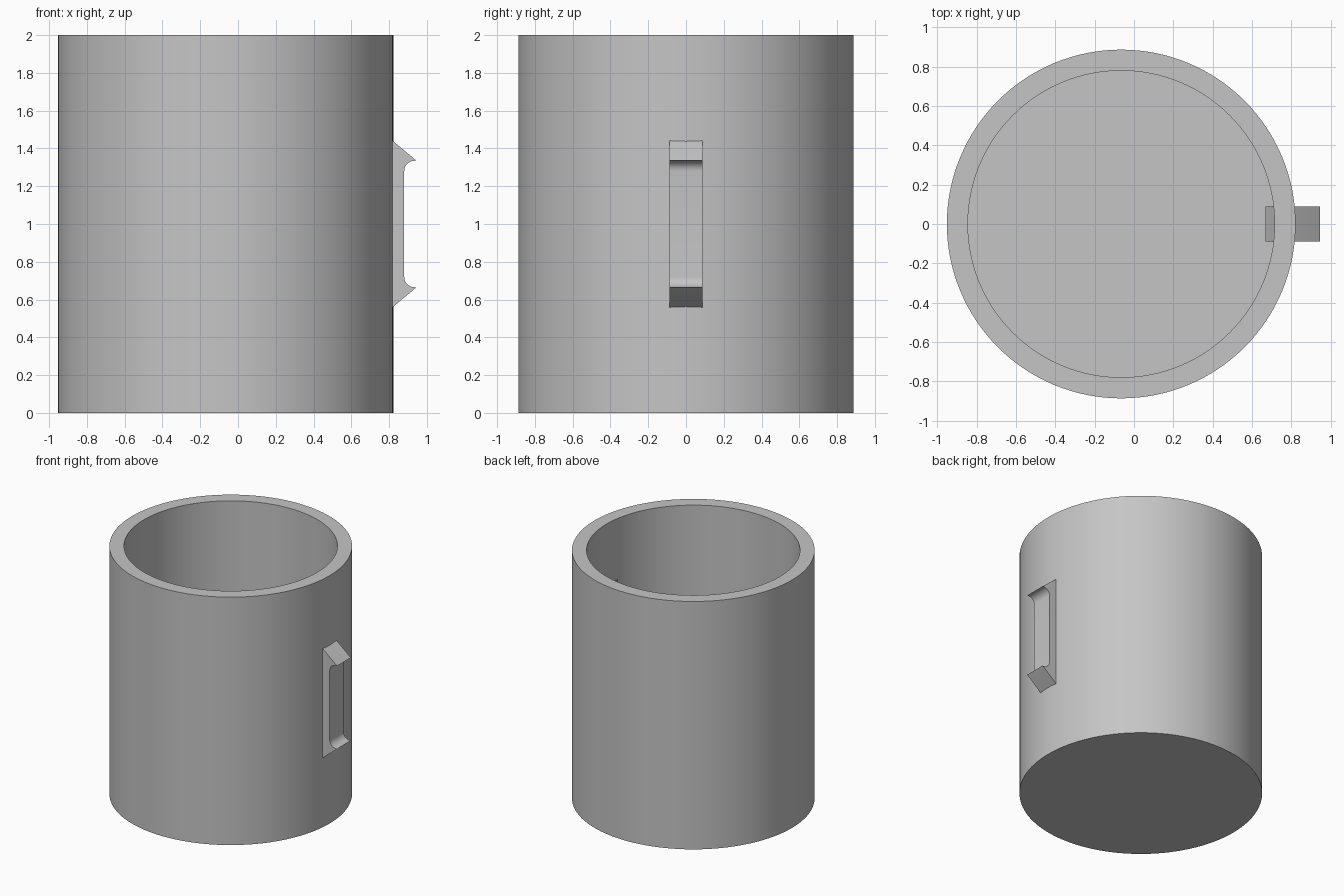
import bpy, bmesh, math

cube = bpy.data.objects.get("Cube")
if cube:
    bpy.data.objects.remove(cube, do_unlink=True)

GREY = (0.56, 0.56, 0.56, 1)
mat = bpy.data.materials.new("plain grey")
mat.use_nodes = True
mat.diffuse_color = GREY
mat.node_tree.nodes["Principled BSDF"].inputs["Base Color"].default_value = GREY

CENTRE_X, OUTER, INNER, HEIGHT, FLOOR = -0.065, 0.887, 0.78, 2.0, 0.11
SIDES = 128


def finish(name, bm):
    bmesh.ops.recalc_face_normals(bm, faces=bm.faces)
    mesh = bpy.data.meshes.new(name)
    bm.to_mesh(mesh)
    bm.free()
    mesh.materials.append(mat)
    obj = bpy.data.objects.new(name, mesh)
    bpy.context.collection.objects.link(obj)
    bpy.ops.object.select_all(action="DESELECT")
    obj.select_set(True)
    bpy.context.view_layer.objects.active = obj
    bpy.ops.object.shade_smooth_by_angle(angle=math.radians(25))
    return obj


# Cup body: rings swept from the base, up the wall, and down to the inner floor
bm = bmesh.new()
rings = []
for radius, z in ((OUTER, 0), (OUTER, HEIGHT), (INNER, HEIGHT), (INNER, FLOOR)):
    angles = [2 * math.pi * i / SIDES for i in range(SIDES)]
    rings.append([bm.verts.new((CENTRE_X + radius * math.cos(a), radius * math.sin(a), z))
                  for a in angles])
for low, high in zip(rings, rings[1:]):
    for i in range(SIDES):
        j = (i + 1) % SIDES
        bm.faces.new((low[i], low[j], high[j], high[i]))
bm.faces.new(rings[0])
bm.faces.new(rings[-1])
finish("cup_body", bm)

# Handle: half profile with a rounded inner corner, mirrored about mid height
MID, HALF_WIDTH = 1.0, 0.088
half = [(0.67, 0.535), (0.75, 0.49), (0.822, 0.438), (0.945, 0.335)]
for i in range(9):
    a = math.pi / 2 + i * math.pi / 16
    half.append((0.935 + 0.055 * math.cos(a), 0.28 + 0.055 * math.sin(a)))
profile = half + [(x, -z) for x, z in reversed(half)]

bm = bmesh.new()
side = bm.faces.new([bm.verts.new((x, -HALF_WIDTH, MID + z)) for x, z in profile])
grown = bmesh.ops.extrude_face_region(bm, geom=[side])
moved = [v for v in grown["geom"] if isinstance(v, bmesh.types.BMVert)]
bmesh.ops.translate(bm, verts=moved, vec=(0, 2 * HALF_WIDTH, 0))
finish("handle", bm)
